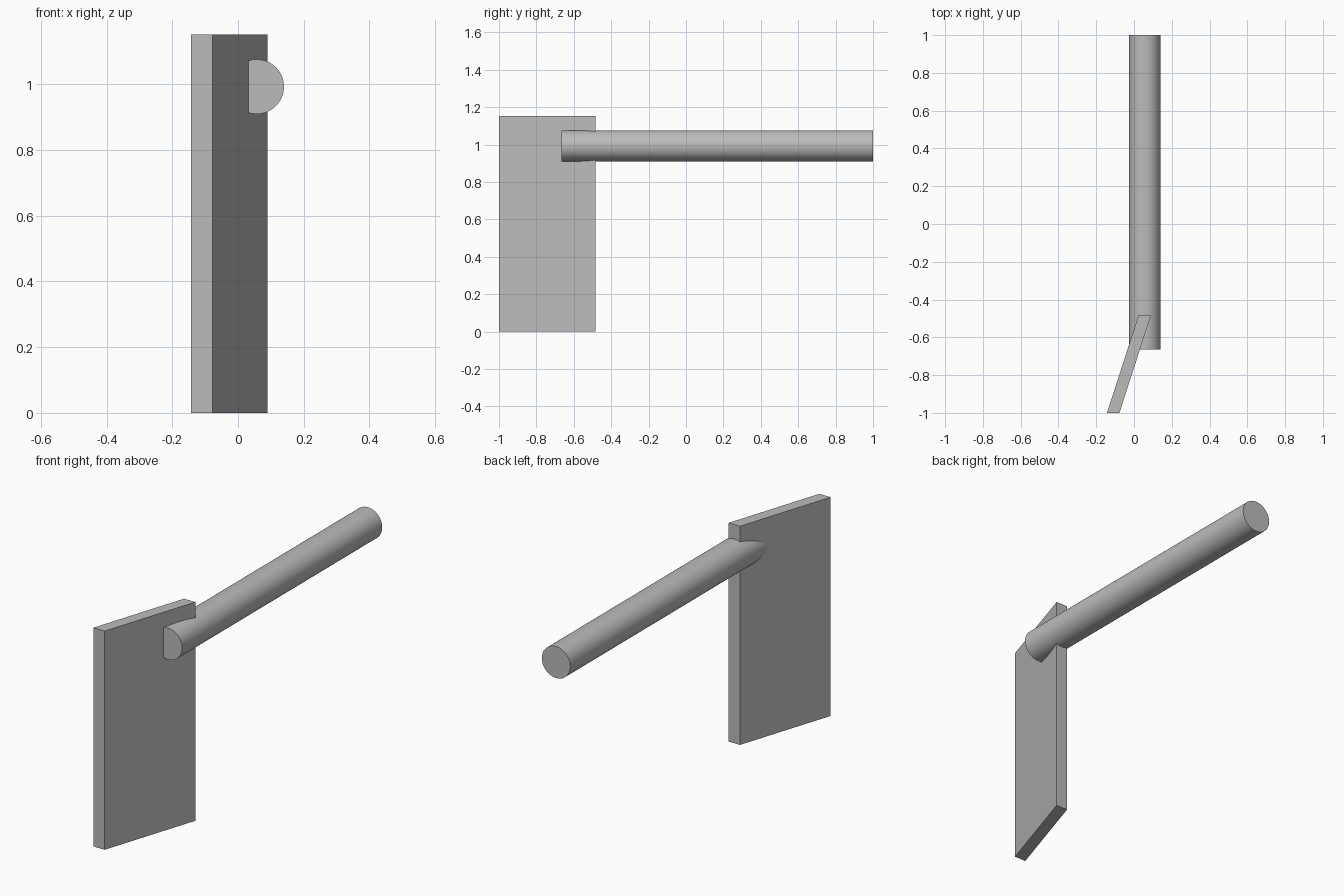
import bpy
import bmesh
import math
from mathutils import Matrix, Vector

default = bpy.data.objects.get("Cube")
if default:
    bpy.data.objects.remove(default, do_unlink=True)

# Single plain grey
GREY = (0.5, 0.5, 0.5, 1)
grey = bpy.data.materials.new("plain grey")
grey.use_nodes = True
grey.diffuse_color = GREY
grey.node_tree.nodes["Principled BSDF"].inputs["Base Color"].default_value = GREY


def add_object(name, bm):
    bmesh.ops.recalc_face_normals(bm, faces=bm.faces[:])
    mesh = bpy.data.meshes.new(name)
    bm.to_mesh(mesh)
    bm.free()
    mesh.materials.append(grey)
    obj = bpy.data.objects.new(name, mesh)
    bpy.context.collection.objects.link(obj)
    return obj


# Upright blade: a slanted footprint raised to full height
HEIGHT = 1.152
footprint = [(-0.143, -1), (-0.077, -1), (0.09, -0.483), (0.024, -0.483)]
bm = bmesh.new()
base = bm.faces.new([bm.verts.new((x, y, 0)) for x, y in footprint])
raised = bmesh.ops.extrude_face_region(bm, geom=[base])["geom"]
bmesh.ops.translate(bm, vec=(0, 0, HEIGHT),
                    verts=[v for v in raised if isinstance(v, bmesh.types.BMVert)])
add_object("blade", bm)

# Round rod running backwards from inside the blade
START, END, RADIUS = -0.665, 1.0, 0.083
centre = Vector((0.057, (START + END) / 2, 0.993))
bm = bmesh.new()
bmesh.ops.create_cone(bm, cap_ends=True, segments=64, radius1=RADIUS,
                      radius2=RADIUS, depth=END - START,
                      matrix=Matrix.Translation(centre) @ Matrix.Rotation(math.pi / 2, 4, "X"))
rod = add_object("rod", bm)
bpy.ops.object.select_all(action="DESELECT")
rod.select_set(True)
bpy.context.view_layer.objects.active = rod
bpy.ops.object.shade_smooth_by_angle(angle=math.radians(40))
